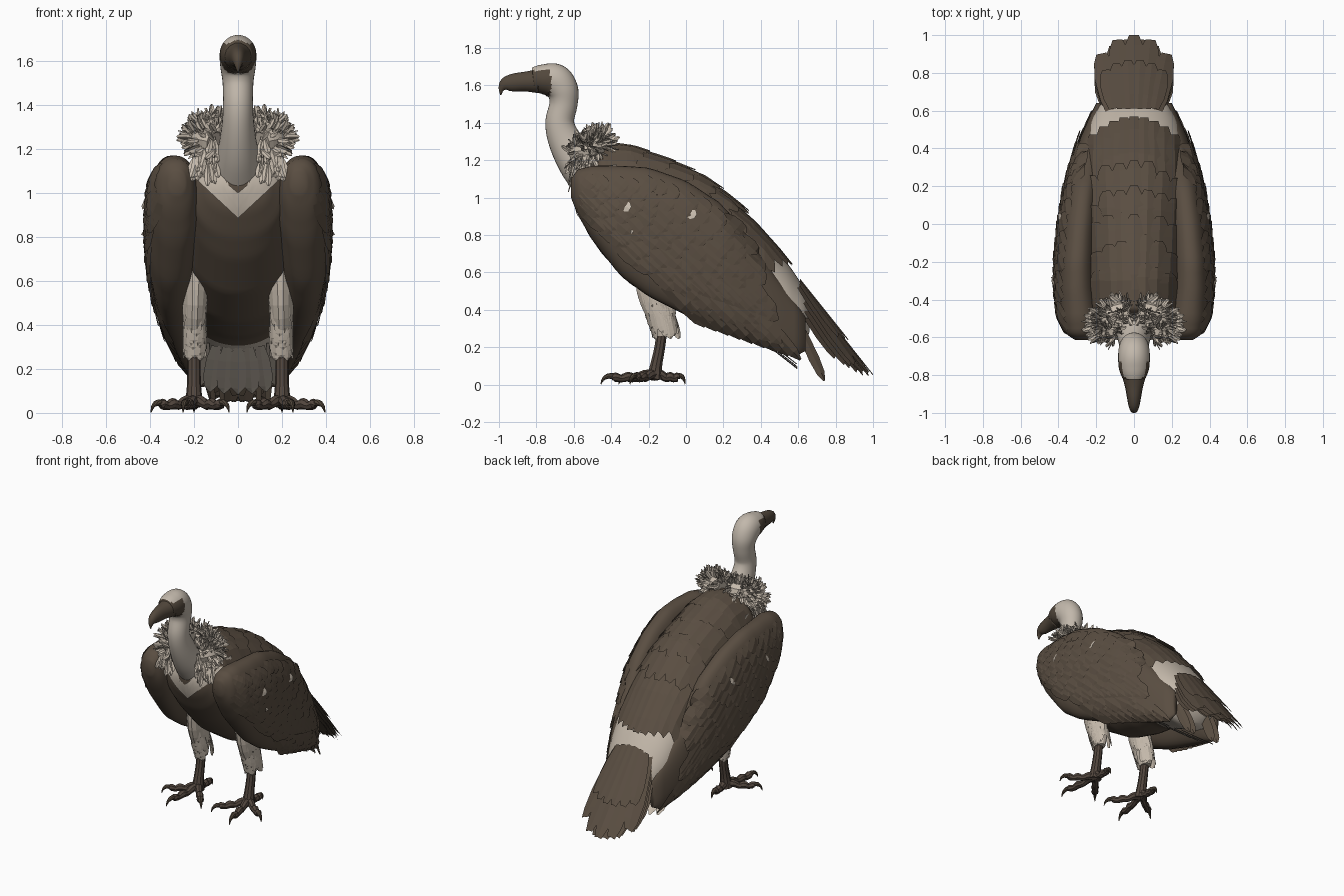
import bpy, bmesh, math, random
from mathutils import Vector as V

if "Cube" in bpy.data.objects:
    bpy.data.objects.remove(bpy.data.objects["Cube"])

random.seed(4)
R = random.uniform


def material(name, r, g, b):
    m = bpy.data.materials.new(name)
    m.diffuse_color = (r, g, b, 1)
    m.use_nodes = True
    m.node_tree.nodes["Principled BSDF"].inputs["Base Color"].default_value = m.diffuse_color
    return m


BROWN = material("brown plumage", .102, .076, .054)
PALE = material("pale down", .56, .49, .41)
SKIN = material("pale skin", .54, .48, .41)
HORN = material("dark horn", .085, .064, .045)
FOOT = material("brown scale", .085, .062, .048)


def finish(bm, name, mats, smooth=False, mirror=False):
    me = bpy.data.meshes.new(name)
    bm.normal_update()
    bm.to_mesh(me)
    bm.free()
    for m in mats:
        me.materials.append(m)
    for p in me.polygons:
        p.use_smooth = smooth
    ob = bpy.data.objects.new(name, me)
    bpy.context.collection.objects.link(ob)
    if mirror:
        ob.modifiers.new("mirror", 'MIRROR').use_mirror_merge = False
    return ob


def lerp_rows(rows, y):
    y = min(max(y, rows[0][0]), rows[-1][0])
    for a, b in zip(rows, rows[1:]):
        if y <= b[0]:
            t = (y - a[0]) / (b[0] - a[0])
            return [p + (q - p) * t for p, q in zip(a[1:], b[1:])]


def skin_rings(bm, rings):
    vs = [[bm.verts.new(p) for p in r] for r in rings]
    n = len(vs[0])
    new = [bm.faces.new(vs[0][::-1]), bm.faces.new(vs[-1])]
    for a, b in zip(vs, vs[1:]):
        for i in range(n):
            j = (i + 1) % n
            new.append(bm.faces.new((a[i], a[j], b[j], b[i])))
    bmesh.ops.recalc_face_normals(bm, faces=new)
    return new


def loft(bm, rows, power, n, count):
    """Rows are y, z low, z high, x inner, x outer."""
    rings = []
    for k in range(count + 1):
        y = rows[0][0] + (rows[-1][0] - rows[0][0]) * (k / count) ** 1.5
        zb, zt, xi, xo = lerp_rows(rows, y)
        ring = []
        for i in range(n):
            a = math.tau * i / n
            c, s = [math.copysign(abs(f) ** (2 / power), f) for f in (math.cos(a), math.sin(a))]
            ring.append(((xi + xo) / 2 + (xo - xi) / 2 * c, y, (zb + zt) / 2 + (zt - zb) / 2 * s))
        rings.append(ring)
    skin_rings(bm, rings)


def tube(bm, pts, seg=12, mat=0, sub=3):
    """Points are x, y, z, side radius, other radius; smoothed along the path."""
    P = [pts[0]] + list(pts) + [pts[-1]]
    path = []
    for i in range(1, len(P) - 2):
        for k in range(sub):
            t = k / sub
            path.append([.5 * (2 * b + (c - a) * t + (2 * a - 5 * b + 4 * c - d) * t * t + (3 * b - a - 3 * c + d) * t ** 3)
                         for a, b, c, d in zip(*P[i - 1:i + 3])])
    path.append(pts[-1])
    C = [V(p[:3]) for p in path]
    whole = (C[-1] - C[0]).normalized()
    rings = []
    for i, p in enumerate(path):
        T = (C[min(i + 1, len(C) - 1)] - C[max(i - 1, 0)]).normalized()
        side = T.cross(V((0, 0, 1))) if abs(whole.z) < .5 and abs(whole.x) > .05 else V((1, 0, 0)) - T * T.x
        side.normalize()
        up = T.cross(side)
        rings.append([C[i] + side * math.cos(math.tau * j / seg) * p[3] + up * math.sin(math.tau * j / seg) * p[4]
                      for j in range(seg)])
    for f in skin_rings(bm, rings):
        f.material_index = mat


def feather(bm, fn, base, d, L, W, lift=.012, mat=0, tip=.16):
    """Leaf shape laid out in 2D and draped on a surface by fn(point, offset)."""
    l = math.hypot(*d)
    d = (d[0] / l, d[1] / l)
    prev = None
    for t, w in ((0, .5), (.3, .9), (.65, 1), (.88, .76), (1, tip)):
        row = []
        for k in (-1, 0, 1):
            s = W / 2 * w * k
            q = (base[0] + d[0] * L * t - d[1] * s, base[1] + d[1] * L * t + d[0] * s)
            row.append(bm.verts.new(fn(q, .004 + lift * t + (.005 if k == 0 else 0))))
        if prev:
            for i in (0, 1):
                bm.faces.new((prev[i], prev[i + 1], row[i + 1], row[i])).material_index = mat
        prev = row


def tuft(bm, p, d, n, L, W, mat=0):
    d = d.normalized()
    side = n.cross(d).normalized()
    up = d.cross(side)
    feather(bm, lambda q, o: p + d * q[0] + side * q[1] + up * o, (0, 0), (1, 0), L, W, .01, mat)


# Body with pale rump and undertail
body_rows = [(-.6, 1.0, 1.08, -.05, .05), (-.575, .91, 1.12, -.14, .14), (-.52, .8, 1.2, -.21, .21),
             (-.45, .7, 1.29, -.24, .24), (-.3, .54, 1.27, -.27, .27), (-.1, .41, 1.19, -.29, .29),
             (.1, .35, 1.09, -.29, .29), (.25, .33, .97, -.28, .28), (.4, .26, .82, -.27, .27),
             (.55, .18, .64, -.23, .23), (.63, .2, .52, -.18, .18), (.66, .28, .44, -.12, .12)]
bm = bmesh.new()
loft(bm, body_rows, 2.1, 64, 60)
for f in bm.faces:
    f.material_index = int(f.calc_center_median().y > .29)
finish(bm, "body", [BROWN, PALE], True)

# Pale V of down draped on the chest
def on_chest(x, z):
    for k in range(120):
        y = -.6 + k * .002
        zb, zt, xi, xo = lerp_rows(body_rows, y)
        if (x / xo) ** 2 + ((z - (zb + zt) / 2) / ((zt - zb) / 2)) ** 2 < 1:
            break
    return V((x, y - .009, z))


bm = bmesh.new()
grid = []
for i in range(11):
    x = .021 * i
    low, high = .885 + .93 * x, max(1.0 + .85 * x, 1.1 if x > .062 else 0)
    grid.append([bm.verts.new(on_chest(x, low + (high - low) * j / 4)) for j in range(5)])
for a, b in zip(grid, grid[1:]):
    for j in range(4):
        bm.faces.new((a[j], b[j], b[j + 1], a[j + 1]))
finish(bm, "chest_down", [PALE], True, True)

# Wing cores and draped wing feathers
wing_rows = [(-.615, 1.0, 1.1, .24, .31), (-.58, .91, 1.15, .2, .365), (-.5, .77, 1.17, .18, .395),
             (-.35, .58, 1.17, .19, .413), (-.2, .47, 1.16, .19, .413), (0, .37, 1.09, .18, .395),
             (.2, .29, .96, .17, .362), (.3, .25, .82, .16, .335), (.45, .19, .62, .15, .287),
             (.6, .14, .42, .15, .222), (.64, .18, .36, .16, .2)]
bm = bmesh.new()
loft(bm, wing_rows, 2.3, 40, 30)
finish(bm, "wing", [BROWN], True, True)


def on_wing(q, o):
    zb, zt, xi, xo = lerp_rows(wing_rows, q[0])
    u = min(1, abs((q[1] - (zb + zt) / 2) / ((zt - zb) / 2)))
    return V(((xi + xo) / 2 + (xo - xi) / 2 * (1 - u ** 2.3) ** (1 / 2.3) + o * .8, q[0], q[1]))


bm = bmesh.new()
for i in range(9):  # long flight feathers along the lower edge
    tip = (.1 + .064 * i, .31 - .022 * i)
    feather(bm, on_wing, (tip[0] - .3, tip[1] + .32), (1, -1.07), .44, .075, .012)
for i in range(7):  # second row of long feathers
    feather(bm, on_wing, (-.12 + .06 * i, .72 - .02 * i), (1, -1), .36, .075, .018)
for j in range(9):  # covert rows
    f = .26 + .08 * j
    for i in range(12):
        y = -.56 + .075 * i + R(-.015, .015) + (j % 2) * .035
        zb, zt = lerp_rows(wing_rows, y)[:2]
        L = max(.1, .26 - .018 * j + .1 * y) * R(.9, 1.15)
        feather(bm, on_wing, (y, zb + (zt - zb) * (f + R(-.02, .02))), (.72, -.66 + R(-.1, .1)), L, .08, .016)
for y, z in ((-.35, .97), (0, .93), (-.305, .825)):  # small pale flecks
    feather(bm, on_wing, (y, z), (1, -.6), .06 if z > .9 else .025, .055 if z > .9 else .02, .026, 1, .5)
finish(bm, "wing_feathers", [BROWN, PALE], False, True)

# Mantle feathers on the back
def on_back(q, o):
    zb, zt, xi, xo = lerp_rows(body_rows, q[1])
    u = min(1, abs(q[0] / xo))
    return V((q[0], q[1], (zb + zt) / 2 + (zt - zb) / 2 * math.sqrt(1 - .97 * u * u) + o))


bm = bmesh.new()
for i in range(9):  # long lower layer
    x = (i - 4) * .056
    feather(bm, on_back, (x, .02), (-x * .1, 1), .55 - 1.9 * x * x, .11, .026, 0, .4)
for k in range(5):  # shorter upper layers
    for i in range(7):
        x = (i - 3) * (.06 + .003 * k)
        feather(bm, on_back, (x, -.42 + .11 * k + R(-.02, .02)), (x * .2, 1), .22 + .025 * k - 2 * x * x, .1,
                .016 + .006 * k, 0, .4)
finish(bm, "mantle_feathers", [BROWN])

# Tail fan
bm = bmesh.new()
for count, end, drop in ((5, 1.0, 0), (6, .98, -.03), (6, .95, -.065), (5, .9, -.1)):
    def on_tail(q, o):
        return V((q[0], q[1], max(.012, .525 - (q[1] - .62) * 1.27 - 2 * q[0] ** 2 + o + drop)))
    for i in range(count):
        s = (i / (count - 1)) * 2 - 1
        tip = end - .09 * s * s
        feather(bm, on_tail, (s * .1, .56), (s * .075, tip - .56), tip - .56, .125, .004, 0, .42)
drop = .02
for i in range(6):  # short coverts over the fan
    s = i / 2.5 - 1
    feather(bm, on_tail, (s * .11, .61), (s * .05, .25), .26 - .05 * s * s, .09, .006, 0, .4)
for x in (-.15, -.1, .1, .15):  # low drooping feathers
    tuft(bm, V((x, .58, .36)), V((-x * .2, .155, -.345)), V((1, .5, .2)), .375, .065)
finish(bm, "tail", [BROWN])

# Undertail tufts
bm = bmesh.new()
for i in range(7):
    x = (i - 3) * .05
    tuft(bm, V((x, .33, .3 + x * x)), V((x * .3, .3, -.22)), V((0, -.6, -.8)), .34, .08)
finish(bm, "undertail", [PALE])

# Neck and head, dark face chosen by position
bm = bmesh.new()
tube(bm, [(0, -.46, 1.06, .13, .13), (0, -.57, 1.18, .095, .11), (0, -.645, 1.3, .075, .09),
          (0, -.675, 1.4, .068, .077), (0, -.655, 1.5, .07, .075), (0, -.66, 1.57, .08, .085),
          (0, -.7, 1.622, .084, .093), (0, -.765, 1.632, .08, .08), (0, -.815, 1.627, .062, .068)], 28, 0, 6)
for f in bm.faces:
    c = f.calc_center_median()
    f.material_index = int(c.y < -.722 and 1.545 < c.z < 1.678)
finish(bm, "neck_and_head", [SKIN, HORN], True)

# Hooked beak
bm = bmesh.new()
tube(bm, [(0, -.79, 1.622, .068, .066), (0, -.86, 1.62, .048, .054), (0, -.92, 1.615, .037, .049),
          (0, -.965, 1.605, .028, .038), (0, -.987, 1.58, .016, .016), (0, -.99, 1.548, .003, .003)], 14)
finish(bm, "beak", [HORN], True)

# Ruff: horseshoe collar open at the front, covered in tufts
def collar(a):
    return V((.155 * math.sin(a), -.53 + .065 * math.cos(a), 1.255 + .03 * math.cos(a)))


bm = bmesh.new()
tube(bm, [(*collar(a), .06, .06) for a in [math.radians(8 + 18 * i) for i in range(8)]], 10)
for i in range(280):
    a = math.radians(R(5, 150))
    c = collar(a)
    out = V((math.sin(a), math.cos(a) * .6, 0)).normalized()
    b = R(-1.5, 2.2)
    n = (out * math.cos(b) + V((0, 0, 1)) * math.sin(b)).normalized()
    d = n + V((R(-.5, .5), R(-.5, .5), R(-.4, .4)))
    tuft(bm, c + n * .045, d, V((R(-1, 1), R(-1, 1), R(-1, 1))), R(.05, .085), .026)
for i in range(45):  # longer front plumes beside the neck
    x = R(.1, .2)
    tuft(bm, V((x, R(-.6, -.56), R(1.13, 1.26))), V((R(-.3, .4), -.15, -1)), V((0, -1, 0)), R(.07, .11), .03)
finish(bm, "ruff", [PALE], False, True)

# Feathered thighs
bm = bmesh.new()
tube(bm, [(.19, -.17, .66, .07, .11), (.195, -.175, .5, .056, .09), (.2, -.13, .37, .048, .08),
          (.2, -.12, .26, .034, .045)], 14)
for i in range(60):
    z = R(.33, .56)
    a = R(0, math.tau)
    cy = -.175 + max(0, .5 - z) * .36
    n = V((math.cos(a), math.sin(a), 0))
    tuft(bm, V((.197 + .047 * n.x, cy + .07 * n.y, z)), V((-.1 * n.x, .22 - .1 * n.y, -1)), n, .11, .05)
finish(bm, "thigh", [PALE], False, True)

# Shanks, toes and claws
bm = bmesh.new()
tube(bm, [(.2, -.125, .32, .03, .03), (.2, -.14, .2, .03, .03), (.2, -.16, .1, .034, .034), (.2, -.17, .03, .045, .045)], 10)
for tx, ty in ((.395, -.3), (.25, -.455), (.04, -.36), (.2, -.005)):
    a, d = V((.2, -.165)), V((tx, ty)) - V((.2, -.165))

    def at(t, z, r):
        p = a + d * t
        return (p.x, p.y, z, r, r)
    tube(bm, [at(0, .05, .03), at(.2, .052, .026), at(.36, .035, .021), at(.5, .042, .026), at(.62, .032, .02),
              at(.74, .04, .025), at(.8, .035, .014)], 8)
    tube(bm, [at(.74, .045, .017), at(.87, .045, .014), at(.96, .028, .008), at(1, .002, .002)], 8, 1)
finish(bm, "leg_and_foot", [FOOT, HORN], False, True)
